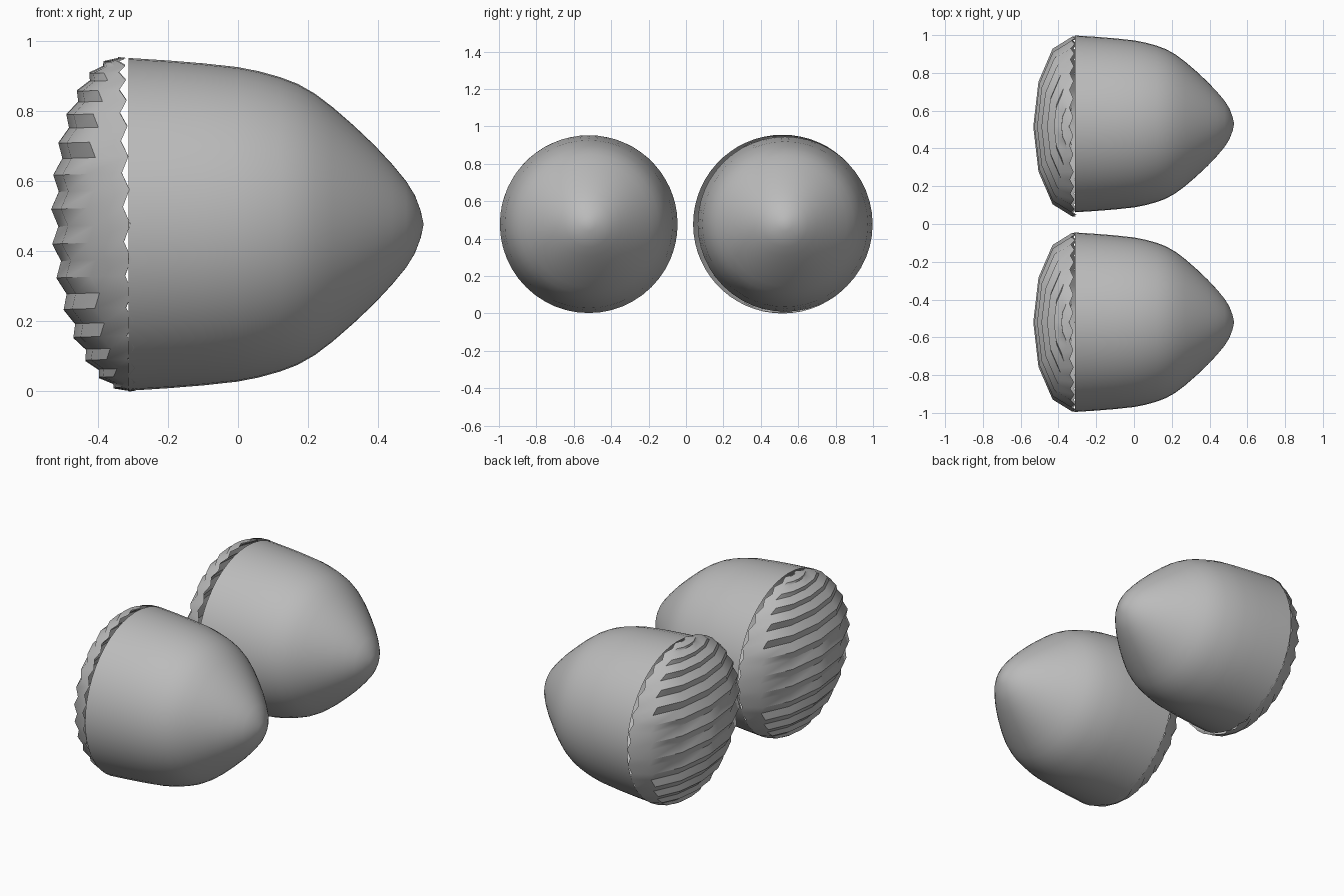
import bpy, bmesh, math
from mathutils import Matrix

cube = bpy.data.objects.get("Cube")
if cube:
    bpy.data.objects.remove(cube, do_unlink=True)

grey = bpy.data.materials.new("plain_grey")
grey.use_nodes = True
grey.diffuse_color = (0.5, 0.5, 0.5, 1)
grey.node_tree.nodes["Principled BSDF"].inputs["Base Color"].default_value = (0.5, 0.5, 0.5, 1)

CENTRE_Z = 0.477
RADIUS = 0.475


def finish(name, bm, angle):
    bmesh.ops.remove_doubles(bm, verts=bm.verts, dist=0.0005)
    mesh = bpy.data.meshes.new(name)
    bm.to_mesh(mesh)
    bm.free()
    mesh.materials.append(grey)
    obj = bpy.data.objects.new(name, mesh)
    bpy.context.collection.objects.link(obj)
    bpy.ops.object.select_all(action="DESELECT")
    obj.select_set(True)
    bpy.context.view_layer.objects.active = obj
    bpy.ops.object.shade_smooth_by_angle(angle=math.radians(angle))
    return obj


def grid_faces(bm, rows):
    for a, b in zip(rows, rows[1:]):
        for i in range(len(a) - 1):
            bm.faces.new((a[i], a[i + 1], b[i + 1], b[i]))


# Pointed shell, open at the back: (x, share of full radius)
PROFILE = [(-0.312, 1), (-0.2, 0.985), (-0.1, 0.968), (0, 0.945), (0.06, 0.92),
           (0.12, 0.885), (0.17, 0.845), (0.22, 0.785), (0.27, 0.705),
           (0.33, 0.595), (0.39, 0.475), (0.44, 0.362), (0.48, 0.26),
           (0.505, 0.175), (0.522, 0.08), (0.53, 0)]


def pointed_shell(name, y, radius, sides=48):
    bm = bmesh.new()
    rows = []
    for x, share in PROFILE:
        angles = [math.tau * i / sides for i in range(sides + 1)]
        rows.append([bm.verts.new((x, y + radius * share * math.cos(a),
                                   CENTRE_Z + radius * share * math.sin(a))) for a in angles])
    grid_faces(bm, rows)
    return finish(name, bm, 60)


# Half dome whose alternate latitude rows step inward to make ribs
def ribbed_cap(name, y, radius, depth=0.206, step=0.02, rows_half=15):
    bm = bmesh.new()
    rows = []
    for k in range(-rows_half, rows_half + 1):
        lat = math.radians(6 * k)
        inset = step if k % 2 == 0 else 0
        row = []
        for j in range(-3, 4):
            lon = math.radians(30 * j)
            row.append(bm.verts.new((inset - depth * math.cos(lat) * math.cos(lon),
                                     -radius * math.cos(lat) * math.sin(lon),
                                     radius * math.sin(lat))))
        rows.append(row)
    grid_faces(bm, rows)
    place = Matrix.Translation((-0.327, y, CENTRE_Z)) @ Matrix.Rotation(math.radians(-1.8), 4, "Y")
    bmesh.ops.transform(bm, matrix=place, verts=bm.verts)
    return finish(name, bm, 38)


pointed_shell("right_shell", -0.52, RADIUS)
ribbed_cap("right_ribbed_cap", -0.52, RADIUS)
pointed_shell("left_shell", 0.53, RADIUS * 0.985)
ribbed_cap("left_ribbed_cap", 0.516, RADIUS + 0.003)
